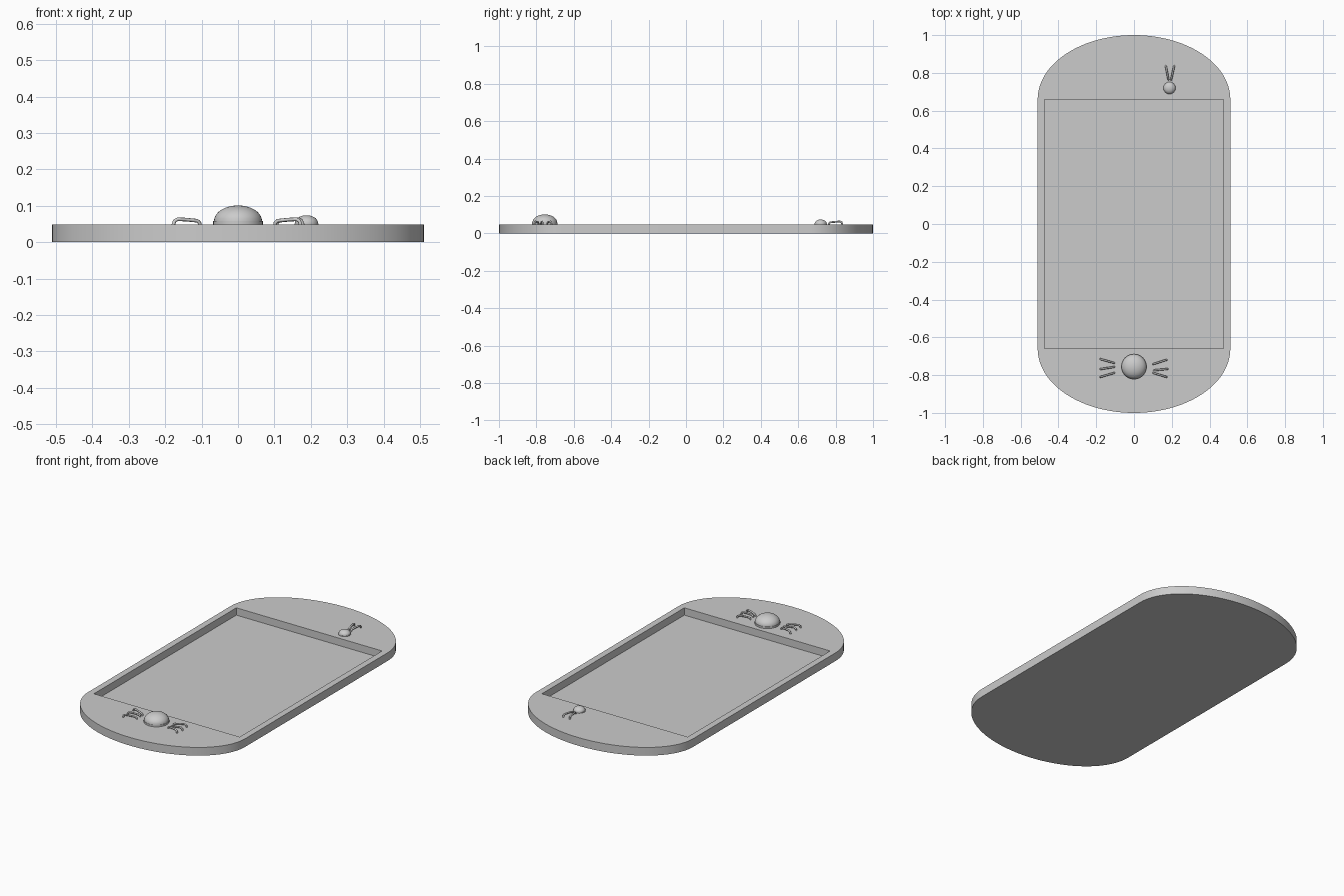
import bpy, bmesh
from math import sin, cos, pi

if "Cube" in bpy.data.objects:
    bpy.data.objects.remove(bpy.data.objects["Cube"])

TOP = 0.048


def mesh_object(name, bm):
    mesh = bpy.data.meshes.new(name)
    bmesh.ops.recalc_face_normals(bm, faces=bm.faces)
    bm.to_mesh(mesh)
    bm.free()
    ob = bpy.data.objects.new(name, mesh)
    bpy.context.collection.objects.link(ob)
    return ob


def smooth(ob, angle=0.6):
    bpy.ops.object.select_all(action='DESELECT')
    ob.select_set(True)
    bpy.context.view_layer.objects.active = ob
    bpy.ops.object.shade_smooth_by_angle(angle=angle)


def prism(name, outline, z0, z1):
    bm = bmesh.new()
    face = bm.faces.new([bm.verts.new((x, y, z0)) for x, y in outline])
    ext = bmesh.ops.extrude_face_region(bm, geom=[face])
    verts = [v for v in ext['geom'] if isinstance(v, bmesh.types.BMVert)]
    bmesh.ops.translate(bm, verts=verts, vec=(0, 0, z1 - z0))
    return mesh_object(name, bm)


# Body: straight sides with elliptical ends
N = 48
outline = [(0.51 * cos(pi * i / N), 0.66 + 0.34 * sin(pi * i / N)) for i in range(N + 1)]
outline += [(-x, -y) for x, y in outline]
body = prism("body", outline, 0, TOP)

# Rectangular screen recess
cutter = prism("recess_cutter",
               [(-0.473, -0.66), (0.473, -0.66), (0.473, 0.66), (-0.473, 0.66)], 0.005, 0.1)
cutter.hide_render = True
mod = body.modifiers.new("recess", 'BOOLEAN')
mod.object = cutter
mod.solver = 'EXACT'
bpy.context.view_layer.objects.active = body
bpy.ops.object.modifier_apply(modifier="recess")
bpy.data.objects.remove(cutter)
smooth(body, 0.3)


# Domed buttons: short collar then a rounded cap, lathed
def dome(name, x, y, r, collar, height, sides=40, rings=10):
    profile = [(r, TOP - 0.004), (r, TOP + collar)]
    profile += [(0.97 * r * cos(pi / 2 * i / rings),
                 TOP + collar + (height - collar) * sin(pi / 2 * i / rings))
                for i in range(rings)]
    bm = bmesh.new()
    loops = [[bm.verts.new((x + pr * cos(2 * pi * k / sides), y + pr * sin(2 * pi * k / sides), z))
              for k in range(sides)] for pr, z in profile]
    for a, b in zip(loops, loops[1:]):
        for k in range(sides):
            n = (k + 1) % sides
            bm.faces.new((a[k], a[n], b[n], b[k]))
    tip = bm.verts.new((x, y, TOP + height))
    for k in range(sides):
        bm.faces.new((loops[-1][k], loops[-1][(k + 1) % sides], tip))
    smooth(mesh_object(name, bm))


dome("home_button", 0, -0.755, 0.068, 0.010, 0.053)
dome("small_button", 0.188, 0.72, 0.033, 0.004, 0.026)


# Whisker handles: thin tubes arching out of the surface
def whisker(name, inner, outer):
    curve = bpy.data.curves.new(name, 'CURVE')
    curve.dimensions = '3D'
    curve.bevel_depth = 0.005
    curve.bevel_resolution = 2
    curve.use_fill_caps = True
    shape = [(0.05, -0.003), (0.07, 0.006), (0.15, 0.011), (0.5, 0.014),
             (0.8, 0.015), (0.9, 0.011), (0.96, -0.003)]
    sp = curve.splines.new('POLY')
    sp.points.add(len(shape) - 1)
    for p, (t, h) in zip(sp.points, shape):
        p.co = (inner[0] + t * (outer[0] - inner[0]),
                inner[1] + t * (outer[1] - inner[1]), TOP + h, 1)
    sp.use_smooth = True
    ob = bpy.data.objects.new(name, curve)
    bpy.context.collection.objects.link(ob)


whiskers = [
    ((-0.100, -0.737), (-0.182, -0.714)),
    ((-0.100, -0.756), (-0.182, -0.769)),
    ((-0.100, -0.787), (-0.182, -0.811)),
    ((0.097, -0.743), (0.176, -0.718)),
    ((0.102, -0.775), (0.182, -0.767)),
    ((0.097, -0.787), (0.176, -0.811)),
    ((0.183, 0.760), (0.168, 0.840)),
    ((0.196, 0.760), (0.213, 0.840)),
]
for i, (a, b) in enumerate(whiskers):
    whisker(f"whisker_{i + 1}", a, b)
